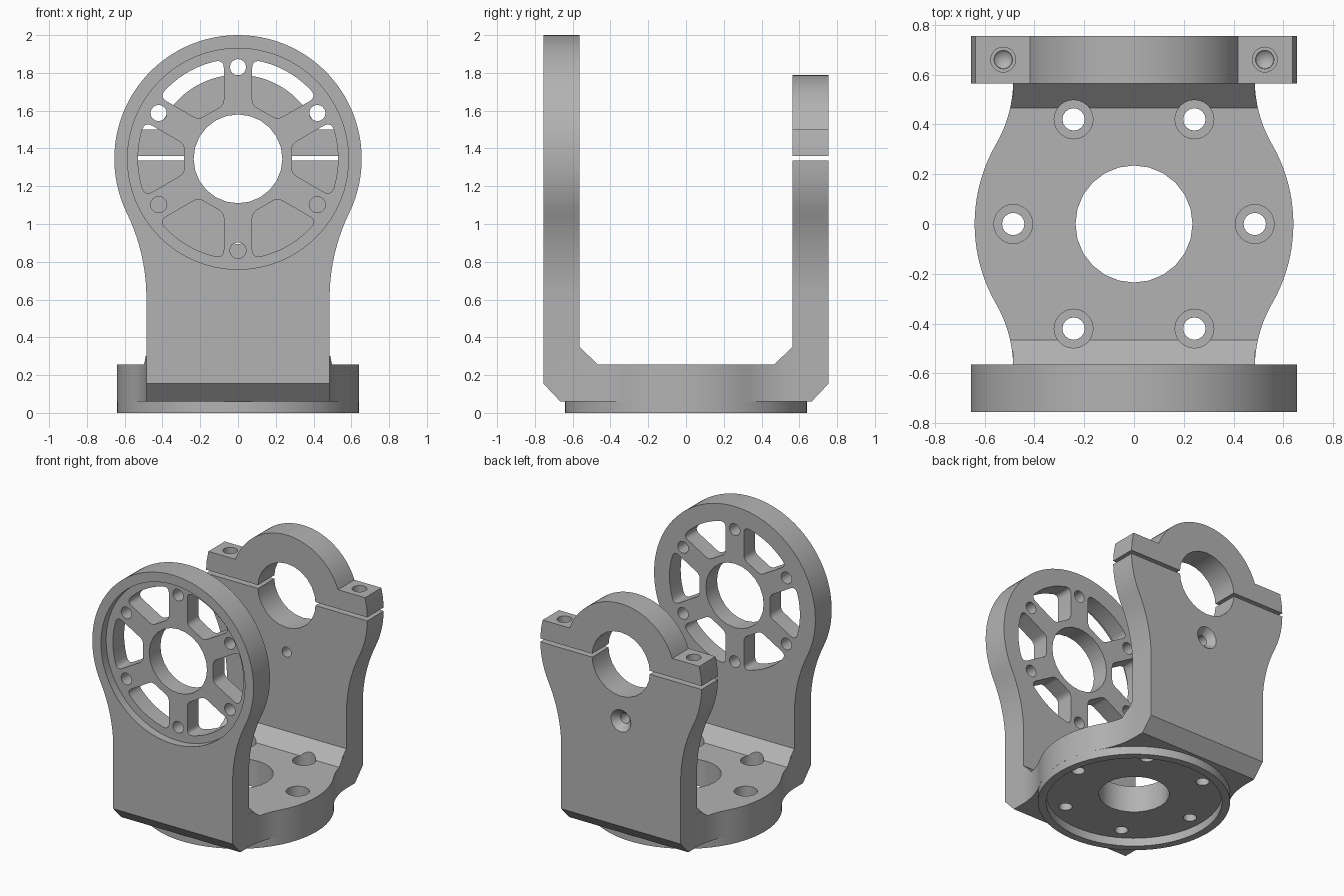
import bpy, bmesh
from math import sin, cos, radians, sqrt, asin, degrees
from mathutils import Vector, Matrix

if "Cube" in bpy.data.objects:
    bpy.data.objects.remove(bpy.data.objects["Cube"])

metal = bpy.data.materials.new("plain_grey")
metal.use_nodes = True
grey = (0.45, 0.45, 0.45, 1)
metal.diffuse_color = grey
metal.node_tree.nodes["Principled BSDF"].inputs["Base Color"].default_value = grey

HUB = 1.345          # height of the pivot axis
INNER, OUTER = 0.565, 0.755   # arm faces along y
BORE, BOLT = 0.235, 0.485     # bore radius, bolt circle radius


def arc(cu, cv, r, a, b, n):
    return [(cu + r * cos(radians(a + (b - a) * i / n)),
             cv + r * sin(radians(a + (b - a) * i / n))) for i in range(n + 1)]


def circle(cu, cv, r, n=24):
    return arc(cu, cv, r, 0, 360, n)[:-1]


def prism(name, pts, axis, lo, hi):
    """Extrude a closed profile along an axis."""
    place = {"x": lambda u, v: (lo, u, v),
             "y": lambda u, v: (u, lo, v),
             "z": lambda u, v: (u, v, lo)}[axis]
    bm = bmesh.new()
    face = bm.faces.new([bm.verts.new(place(u, v)) for u, v in pts])
    ext = bmesh.ops.extrude_face_region(bm, geom=[face])
    move = Vector([(hi - lo) * (axis == a) for a in "xyz"])
    bmesh.ops.translate(bm, vec=move,
                        verts=[e for e in ext["geom"] if isinstance(e, bmesh.types.BMVert)])
    return finish(name, bm)


def cone(name, r1, r2, depth, matrix):
    bm = bmesh.new()
    bmesh.ops.create_cone(bm, cap_ends=True, segments=24, radius1=r1, radius2=r2,
                          depth=depth, matrix=matrix)
    return finish(name, bm)


def finish(name, bm):
    bmesh.ops.recalc_face_normals(bm, faces=bm.faces)
    mesh = bpy.data.meshes.new(name)
    bm.to_mesh(mesh)
    bm.free()
    mesh.materials.append(metal)
    obj = bpy.data.objects.new(name, mesh)
    bpy.context.collection.objects.link(obj)
    return obj


def combine(obj, other, operation="DIFFERENCE"):
    """Boolean with a helper object, which is then removed."""
    other.hide_render = True
    mod = obj.modifiers.new("boolean", "BOOLEAN")
    mod.operation, mod.solver, mod.object = operation, "EXACT", other
    bpy.context.view_layer.objects.active = obj
    bpy.ops.object.modifier_apply(modifier=mod.name)
    bpy.data.objects.remove(other)


def neck(r, angle, half):
    """Right side of a disc flowing into a straight neck (centre at the origin)."""
    big = (r * cos(radians(angle)) - half) / (1 - cos(radians(angle)))
    cu = half + big
    cv = -(r + big) * sin(radians(angle))
    return arc(cu, cv, big, 180, 180 - angle, 10)


def rounded(pts, radii):
    """Round the corners of a convex polygon."""
    out = []
    for i, (p, r) in enumerate(zip(pts, radii)):
        if not r:
            out.append(p)
            continue
        p = Vector(p)
        a = p + (Vector(pts[i - 1]) - p).normalized() * r
        b = p + (Vector(pts[(i + 1) % len(pts)]) - p).normalized() * r
        for k in range(6):
            t = k / 5
            out.append(tuple(a * (1 - t) ** 2 + p * 2 * t * (1 - t) + b * t * t))
    return out


# Bracket: U-shaped side profile trimmed by the arm and base outlines
u_profile = [(-0.665, 0.06), (-OUTER, 0.155), (-OUTER, 2.1), (-INNER, 2.1), (-INNER, 0.35),
             (-0.465, 0.255), (0.465, 0.255), (INNER, 0.35), (INNER, 1.335),
             (OUTER, 1.335), (OUTER, 0.155), (0.665, 0.06)]
bracket = prism("bracket", u_profile, "x", -0.9, 0.9)

side = [(0.485, -HUB)] + neck(0.655, 26, 0.485)
side = [(u, v + HUB) for u, v in side]
arm = side + arc(0, HUB, 0.655, -26, 206, 64)[1:-1] + [(-u, v) for u, v in reversed(side)]
outline = prism("arm_outline", arm, "y", -1, 1)

low = [(0.485, -0.9)] + neck(0.64, 30, 0.485)
right = low + arc(0, 0, 0.64, -30, 30, 20)[1:-1] + [(u, -v) for u, v in reversed(low)]
base = right + [(-u, -v) for u, v in right]
combine(outline, prism("base_outline", base, "z", -0.1, 0.3), "UNION")
combine(bracket, outline, "INTERSECT")

# Round recess in the front arm
combine(bracket, prism("recess", circle(0, HUB, 0.585, 64), "y", -0.9, -0.695))

# Bores through both arms and the base
combine(bracket, prism("arm_bore", circle(0, HUB, BORE), "y", -1, 1))
combine(bracket, prism("base_bore", circle(0, 0, BORE), "z", -0.1, 0.4))

# Pockets between the spokes, and bolt holes at the spoke ends
SPOKE, RIM, FLAT = 0.075, 0.53, 0.285
half_flat = FLAT * sin(radians(30)) / cos(radians(30)) - SPOKE / cos(radians(30))
sweep = 30 - degrees(asin(SPOKE / RIM))
rim = arc(0, 0, RIM, -sweep, sweep, 8)
pocket = rounded([(FLAT, half_flat), (FLAT, -half_flat)] + rim,
                 [0.03, 0.03, 0.045] + [0] * 7 + [0.045])
for i in range(6):
    turn = Matrix.Rotation(radians(60 * i), 2)
    pts = [turn @ Vector(p) for p in pocket]
    combine(bracket, prism("pocket", [(p.x, p.y + HUB) for p in pts], "y", -1, -0.4))
    a = radians(60 * i + 30)
    hole = circle(BOLT * cos(a), HUB + BOLT * sin(a), 0.043, 16)
    combine(bracket, prism("hub_hole", hole, "y", -1, -0.4))
    # Counterbored holes in the base
    a = radians(60 * i)
    x, y = BOLT * cos(a), BOLT * sin(a)
    combine(bracket, prism("base_hole", circle(x, y, 0.045, 16), "z", -0.1, 0.4))
    combine(bracket, prism("counterbore", circle(x, y, 0.078), "z", 0.17, 0.4))

# Countersunk hole in the back arm
combine(bracket, prism("back_hole", circle(0, 0.93, 0.037, 16), "y", 0.4, 0.9))
combine(bracket, cone("countersink", 0.03, 0.085, 0.06,
                      Matrix.Translation((0, 0.73, 0.93)) @ Matrix.Rotation(radians(-90), 4, "X")))

# Clamp cap: half ring with a bolt flange on each side
LOW, TOP, R, ARCH = 1.36, 1.5, 0.655, 0.445
dz = TOP - HUB
start = degrees(asin(dz / ARCH))
edge = [(sqrt(R * R - (z - HUB) ** 2), z) for z in (LOW, (LOW + TOP) / 2, TOP)]
cap_pts = edge + arc(0, HUB, ARCH, start, 180 - start, 32) + [(-x, z) for x, z in reversed(edge)]
cap = prism("clamp_cap", cap_pts, "y", INNER, OUTER)
combine(cap, prism("cap_bore", circle(0, HUB, BORE), "y", 0.4, 1))

# Clamp bolt holes with drilled, pointed ends in the arm
for s in (-1, 1):
    x, y = s * 0.525, 0.66
    combine(cap, prism("cap_hole", circle(x, y, 0.05), "z", 1.3, 1.6))
    combine(bracket, prism("tapped_hole", circle(x, y, 0.037), "z", 1.1, 1.4))
    combine(bracket, cone("drill_tip", 0.0, 0.037, 0.03, Matrix.Translation((x, y, 1.086))))

# Locating ring under the base
ring = prism("base_ring", circle(0, 0, 0.64, 64), "z", 0, 0.06)
combine(ring, prism("ring_recess", circle(0, 0, 0.585, 64), "z", -0.1, 0.1))

# Smooth curved walls, crisp edges
for obj in (bracket, cap, ring):
    bpy.ops.object.select_all(action="DESELECT")
    obj.select_set(True)
    bpy.context.view_layer.objects.active = obj
    bpy.ops.object.shade_smooth_by_angle(angle=radians(30))
